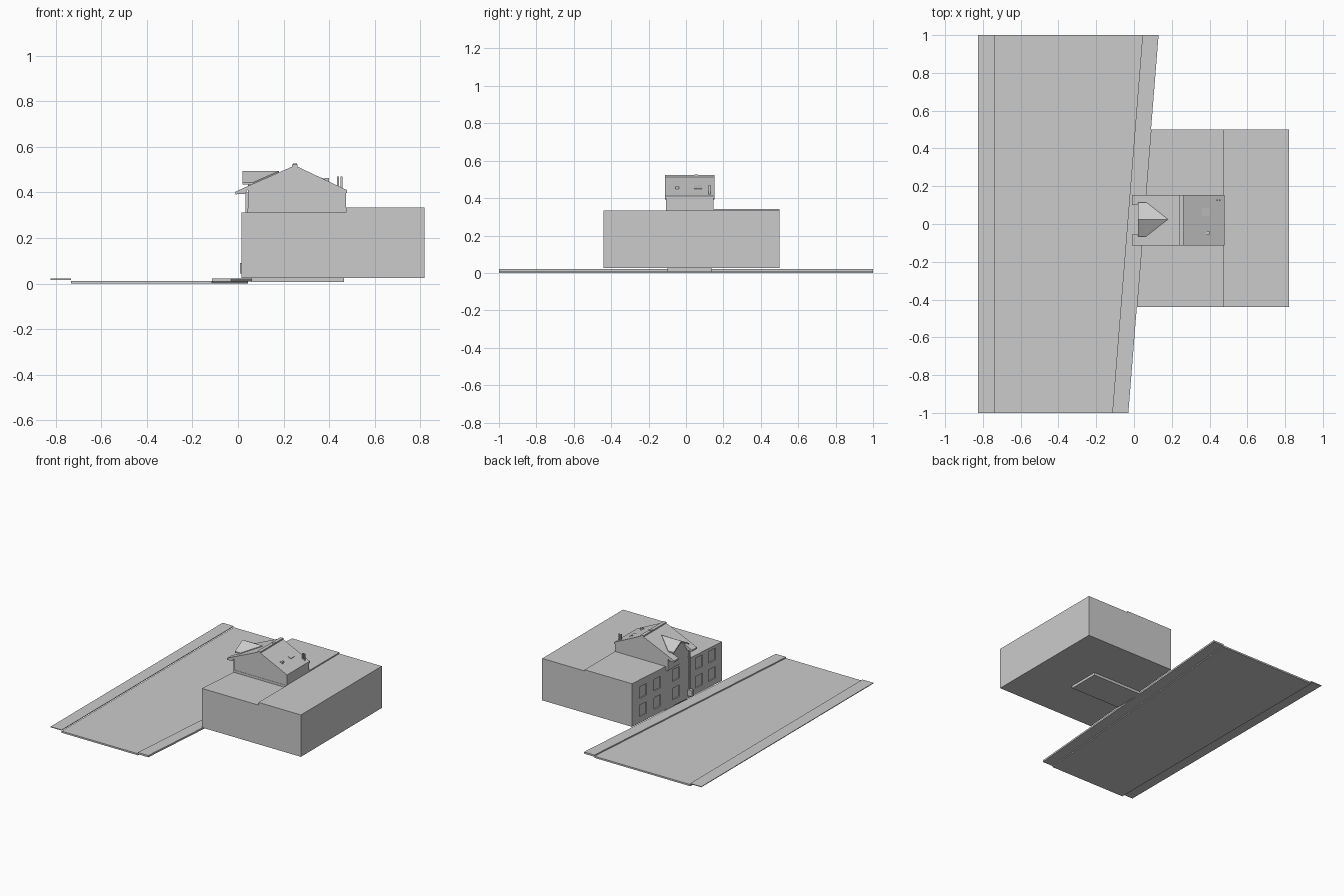
import bpy, bmesh
from mathutils import Vector

cube = bpy.data.objects.get("Cube")
if cube:
    bpy.data.objects.remove(cube, do_unlink=True)

GREY = (0.6, 0.6, 0.6, 1)
mat = bpy.data.materials.new("plain_grey")
mat.use_nodes = True
mat.diffuse_color = GREY
mat.node_tree.nodes["Principled BSDF"].inputs["Base Color"].default_value = GREY


def finish(name, bm):
    bmesh.ops.recalc_face_normals(bm, faces=bm.faces)
    mesh = bpy.data.meshes.new(name)
    bm.to_mesh(mesh)
    bm.free()
    mesh.materials.append(mat)
    ob = bpy.data.objects.new(name, mesh)
    bpy.context.collection.objects.link(ob)
    return ob


def sweep(bm, points, direction):
    face = bm.faces.new([bm.verts.new(p) for p in points])
    new = bmesh.ops.extrude_face_region(bm, geom=[face])["geom"]
    bmesh.ops.translate(bm, vec=Vector(direction),
                        verts=[g for g in new if isinstance(g, bmesh.types.BMVert)])


def plan(name, xy, z0, z1):
    """Ground plan raised from z0 to z1."""
    bm = bmesh.new()
    sweep(bm, [(x, y, z0) for x, y in xy], (0, 0, z1 - z0))
    return finish(name, bm)


def section(name, xz, y0, y1):
    """Front profile run from y0 to y1."""
    bm = bmesh.new()
    sweep(bm, [(x, y0, z) for x, z in xz], (0, y1 - y0, 0))
    return finish(name, bm)


def box(name, x0, x1, y0, y1, z0, z1):
    return plan(name, [(x0, y0), (x1, y0), (x1, y1), (x0, y1)], z0, z1)


def street(y, offset=0.05):
    """Slanted building line along the street."""
    return offset + 0.08 * y


def strip(y0, y1, a, b):
    return [(street(y0, a), y0), (street(y0, b), y0),
            (street(y1, b), y1), (street(y1, a), y1)]


def to_street(y0, y1, x):
    return [(street(y0), y0), (x, y0), (x, y1), (street(y1), y1)]


# Road and pavements
plan("road", [(-0.735, -1), (street(-1, -0.035), -1),
              (street(1, -0.035), 1), (-0.735, 1)], 0, 0.012)
box("far_pavement", -0.825, -0.735, -1, 1, 0.016, 0.021)
plan("near_pavement", strip(-1, 1, -0.035, 0.05), 0.008, 0.021)

# Building blocks
box("foundation", 0.06, 0.465, -0.1, 0.135, 0.006, 0.025)
box("rear_block", 0.475, 0.82, -0.44, 0.5, 0.025, 0.333)
blocks = [
    plan("south_block", to_street(-0.44, -0.11, 0.475), 0.025, 0.313),
    plan("middle_block", to_street(-0.11, 0.147, 0.475), 0.025, 0.33),
    plan("north_block", to_street(0.147, 0.5, 0.475), 0.025, 0.342),
]

# Shallow window recesses along the street front
bm = bmesh.new()
for y in (0.385, 0.235, 0.04, -0.2, -0.335):
    for z0, z1 in ((0.07, 0.155), (0.205, 0.29)):
        pts = strip(y - 0.035, y + 0.035, -0.02 + 0.05, 0.058)
        sweep(bm, [(px, py, z0) for px, py in pts], (0, 0, z1 - z0))
cutter = finish("window_cutter", bm)
cutter.hide_render = True
for ob in blocks:
    mod = ob.modifiers.new("windows", "BOOLEAN")
    mod.operation = "DIFFERENCE"
    mod.solver = "EXACT"
    mod.object = cutter
    bpy.context.view_layer.objects.active = ob
    bpy.ops.object.modifier_apply(modifier=mod.name)
bpy.data.objects.remove(cutter, do_unlink=True)

# Upper storey with gable ends
section("upper_walls", [(0.045, 0.313), (0.475, 0.313), (0.475, 0.4),
                        (0.25, 0.51), (0.045, 0.42)], -0.108, 0.147)
section("main_roof", [(0.045, 0.415), (0.25, 0.505), (0.478, 0.397),
                      (0.478, 0.411), (0.25, 0.519), (0.045, 0.429)], -0.113, 0.153)
for side, y0, y1 in (("south", -0.113, -0.055), ("north", 0.1, 0.153)):
    section(side + "_eave", [(0.046, 0.415), (0.03, 0.394), (-0.01, 0.392),
                             (-0.01, 0.404), (0.046, 0.4295)], y0, y1)
box("ridge_cap", 0.238, 0.262, -0.113, 0.153, 0.512, 0.523)

# Dormer: walls and two roof planes meeting the main slope
MID, HALF = 0.025, 0.09
bm = bmesh.new()
sweep(bm, [(0.045, MID - 0.075, 0.40), (0.045, MID + 0.075, 0.40),
           (0.045, MID + 0.075, 0.44), (0.045, MID, 0.482),
           (0.045, MID - 0.075, 0.44)], (0.04, 0, 0))
finish("dormer_walls", bm)
for name, s in (("north", 1), ("south", -1)):
    bm = bmesh.new()
    edge = MID + s * HALF
    sweep(bm, [(0.02, MID, 0.484), (0.18, MID, 0.484),
               (0.065, edge, 0.434), (0.02, edge, 0.434)], (0, 0, 0.01))
    finish(name + "_dormer_roof", bm)

# Roof fittings
section("skylight", [(0.36, 0.455), (0.36, 0.467), (0.4, 0.452), (0.4, 0.435)], 0.042, 0.085)
box("roof_vent", 0.38, 0.4, -0.055, -0.037, 0.44, 0.463)
box("ridge_vent", 0.242, 0.26, 0.045, 0.065, 0.515, 0.527)
for i, x in enumerate((0.44, 0.455)):
    box(f"flue_{i + 1}", x - 0.004, x + 0.004, 0.121, 0.131, 0.405, 0.47)

# Downpipe and the cabinet at its foot
box("downpipe", 0.033, 0.043, -0.1, -0.09, 0.08, 0.4)
box("street_cabinet", 0.009, 0.045, -0.105, -0.08, 0.045, 0.09)
